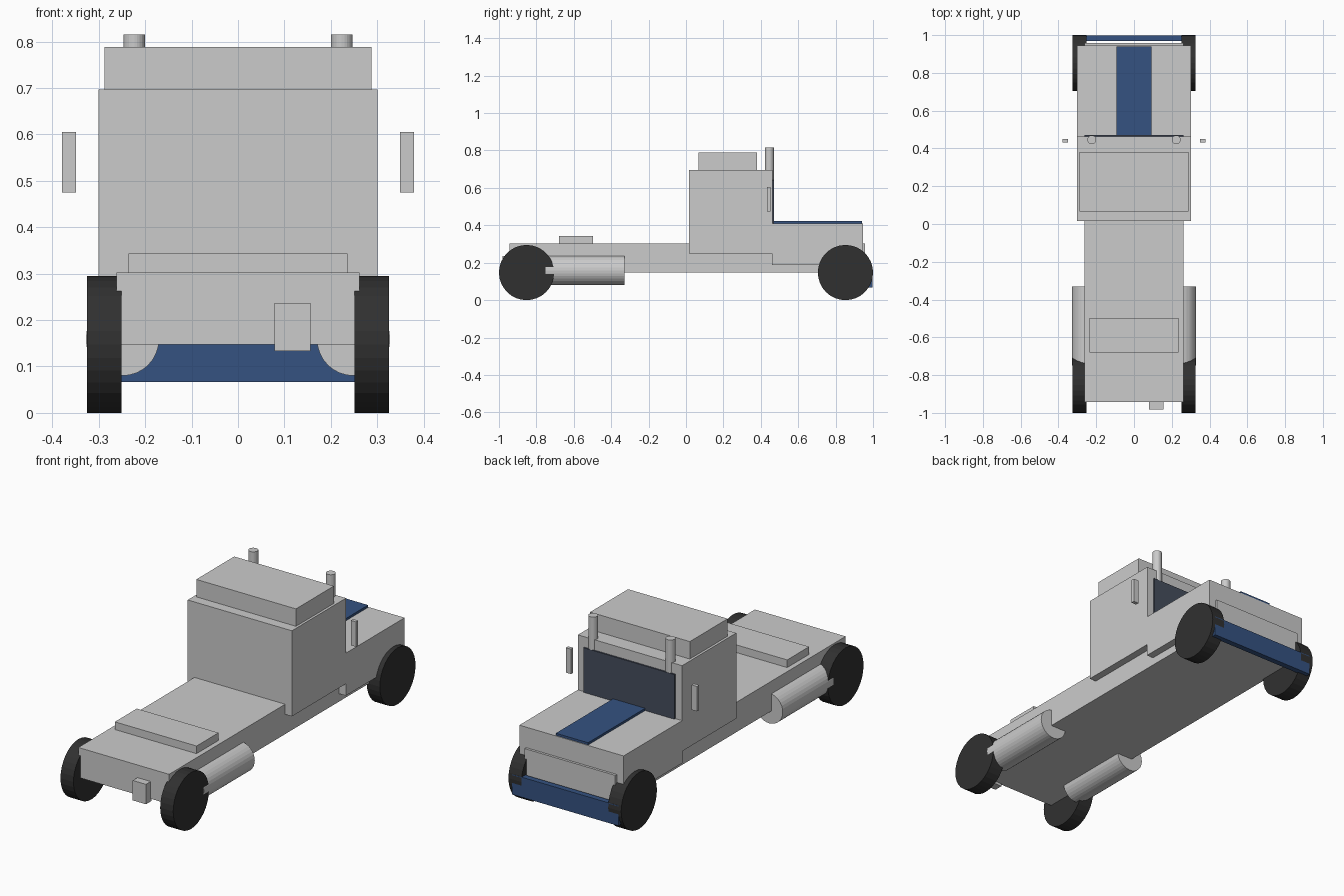
import bpy, math

if "Cube" in bpy.data.objects:
    bpy.data.objects.remove(bpy.data.objects["Cube"])


def material(name, rgb):
    m = bpy.data.materials.new(name)
    m.diffuse_color = (*rgb, 1)
    m.use_nodes = True
    m.node_tree.nodes["Principled BSDF"].inputs["Base Color"].default_value = m.diffuse_color
    return m


BLUE = material("blue_paint", (0.035, 0.085, 0.22))
RUBBER = material("rubber", (0.03, 0.03, 0.03))
GLASS = material("dark_glass", (0.06, 0.075, 0.11))


def box(name, x, y, z, mat=None):
    """Box from (min, max) ranges on each axis."""
    bpy.ops.mesh.primitive_cube_add(
        size=1, location=[(a + b) / 2 for a, b in (x, y, z)])
    ob = bpy.context.object
    ob.name = name
    ob.scale = [b - a for a, b in (x, y, z)]
    bpy.ops.object.transform_apply(location=False, rotation=False, scale=True)
    if mat:
        ob.data.materials.append(mat)
    return ob


def cylinder(name, loc, radius, length, axis="Z", sides=32, mat=None):
    rot = {"X": (0, math.pi / 2, 0), "Y": (math.pi / 2, 0, 0), "Z": (0, 0, 0)}[axis]
    bpy.ops.mesh.primitive_cylinder_add(
        vertices=sides, radius=radius, depth=length, location=loc, rotation=rot)
    ob = bpy.context.object
    ob.name = name
    if mat:
        ob.data.materials.append(mat)
    return ob


# Frame and body blocks
box("chassis", (-0.262, 0.262), (-0.943, 0.958), (0.147, 0.303))
box("cab", (-0.301, 0.301), (0.015, 0.462), (0.25, 0.697))
box("hood", (-0.301, 0.301), (0.46, 0.945), (0.188, 0.41))
box("roof_sleeper", (-0.288, 0.288), (0.067, 0.38), (0.695, 0.788))

# Front details
box("hood_stripe", (-0.093, 0.093), (0.468, 0.941), (0.408, 0.422), BLUE)
box("windshield", (-0.262, 0.262), (0.455, 0.47), (0.41, 0.643), GLASS)
box("bumper", (-0.308, 0.308), (0.968, 0.998), (0.067, 0.172), BLUE)

# Rear details
box("coupling_plate", (-0.236, 0.236), (-0.679, -0.498), (0.3, 0.343))
box("rear_box", (0.079, 0.156), (-0.982, -0.936), (0.133, 0.237))

# Paired parts
for side, s in (("left", -1), ("right", 1)):
    for end, y in (("rear", -0.8525), ("front", 0.8525)):
        cylinder(f"{end}_{side}_wheel", (s * 0.288, y, 0.1475),
                 0.1475, 0.075, "X", mat=RUBBER)
    cylinder(f"{side}_fuel_tank", (s * 0.249, -0.54, 0.159), 0.079, 0.42, "Y")
    cylinder(f"{side}_exhaust", (s * 0.2235, 0.446, 0.63), 0.0235, 0.37, sides=24)
    box(f"{side}_mirror", sorted((s * 0.349, s * 0.379)), (0.432, 0.451), (0.475, 0.605))
